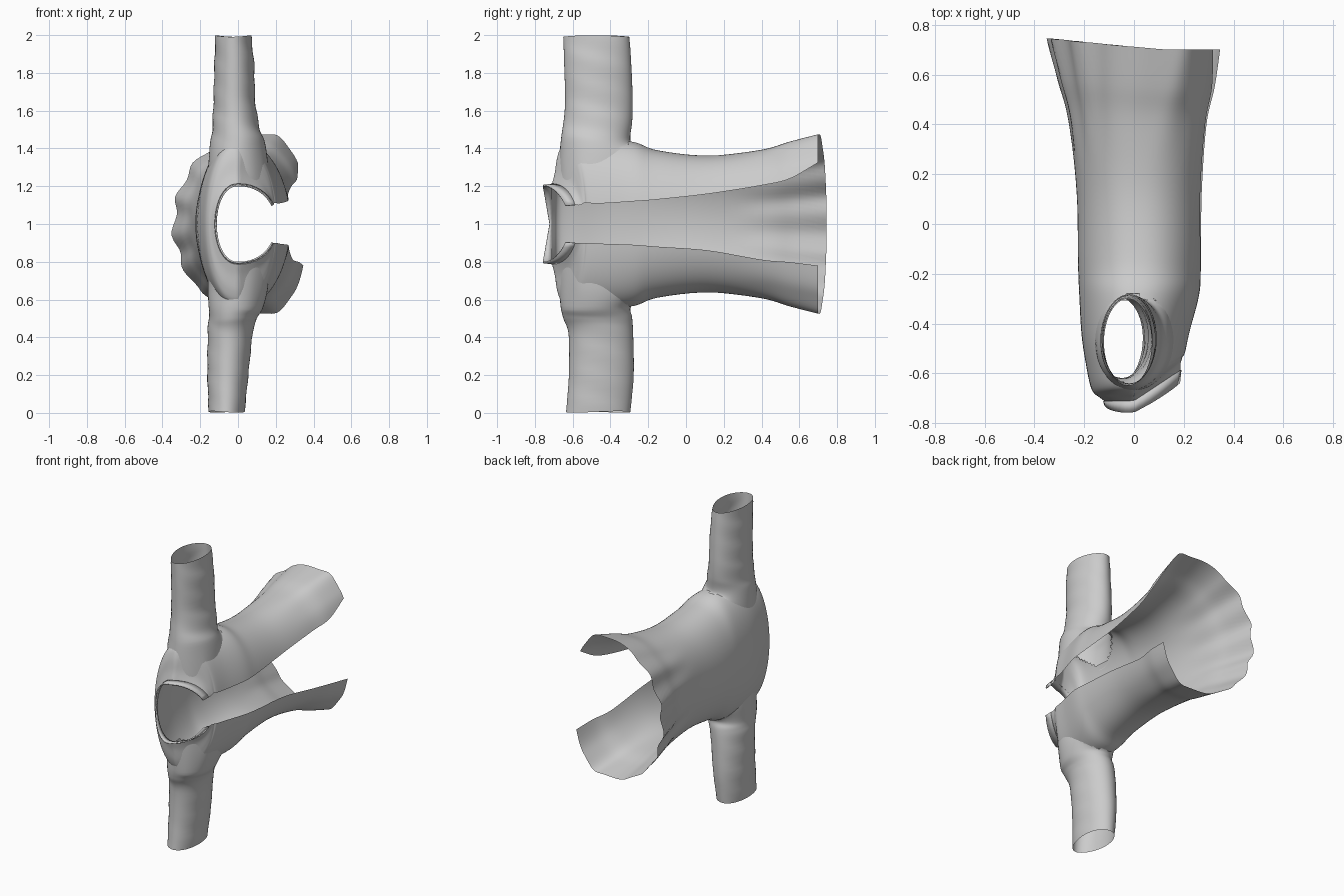
import bpy, bmesh, math
from mathutils import Vector
from mathutils.bvhtree import BVHTree

if "Cube" in bpy.data.objects:
    bpy.data.objects.remove(bpy.data.objects["Cube"])


def smooth_rows(keys, steps):
    """Catmull-Rom interpolation between rows of section values."""
    rows = []
    for i in range(len(keys) - 1):
        a, b = keys[max(i - 1, 0)], keys[i]
        c, d = keys[i + 1], keys[min(i + 2, len(keys) - 1)]
        for s in range(steps):
            t = s / steps
            rows.append([0.5 * (2 * q + (r - p) * t + (2 * p - 5 * q + 4 * r - u) * t * t
                                + (3 * q - p - 3 * r + u) * t ** 3)
                         for p, q, r, u in zip(a, b, c, d)])
    rows.append(list(keys[-1]))
    return rows


def skin(rings, closed=False):
    """Bmesh surface through a list of equal-length point rings."""
    bm = bmesh.new()
    vs = [[bm.verts.new(p) for p in ring] for ring in rings]
    n = len(vs[0])
    for a, b in zip(vs, vs[1:]):
        for j in range(n if closed else n - 1):
            k = (j + 1) % n
            bm.faces.new((a[j], a[k], b[k], b[j]))
    bmesh.ops.recalc_face_normals(bm, faces=bm.faces[:])
    return bm


def finish(name, bm):
    mesh = bpy.data.meshes.new(name)
    bm.to_mesh(mesh)
    bm.free()
    ob = bpy.data.objects.new(name, mesh)
    bpy.context.collection.objects.link(ob)
    bpy.ops.object.select_all(action='DESELECT')
    ob.select_set(True)
    bpy.context.view_layer.objects.active = ob
    bpy.ops.object.shade_smooth_by_angle(angle=math.radians(45))
    return ob


def body_section(row, n=96):
    """Open oval in x-z, running from the upper front edge round the back."""
    y, cx, wb, wf, h, g_top, g_bot, slant = row
    t0 = math.asin(min(g_top / h, 0.95))
    t1 = 2 * math.pi - math.asin(min(g_bot / h, 0.95))
    flare = max(0, (y - 0.25) / 0.5)
    pts = []
    for j in range(n + 1):
        t = t0 + (t1 - t0) * j / n
        c, s = math.cos(t), math.sin(t)
        x = cx + (wf if c > 0 else wb) * math.copysign(abs(c) ** 0.9, c)
        # gathered ripples growing toward the hem
        x += 0.016 * flare * max(0, -c) * math.sin(15 * t)
        z = 1 + h * s + 0.006 * flare * math.sin(11 * t)
        yy = y + slant * max(0, x) + 0.05 * flare * max(0, -c)
        pts.append((x, yy, z))
    return pts


# Open body: y, centre x, back width, front width, half height, gaps, neck slant
body_keys = [
    (-0.71, 0.00, 0.12, 0.21, 0.21, 0.10, 0.10, 0.66),
    (-0.695, 0.00, 0.14, 0.20, 0.27, 0.10, 0.10, 0.73),
    (-0.68, 0.00, 0.16, 0.20, 0.36, 0.11, 0.10, 0.72),
    (-0.65, 0.00, 0.175, 0.20, 0.42, 0.11, 0.10, 0.60),
    (-0.58, 0.00, 0.19, 0.21, 0.44, 0.11, 0.10, 0.32),
    (-0.45, 0.00, 0.21, 0.23, 0.445, 0.11, 0.105, 0.10),
    (-0.28, 0.01, 0.23, 0.26, 0.435, 0.12, 0.11, 0),
    (-0.15, 0.02, 0.245, 0.26, 0.39, 0.13, 0.12, 0),
    (0.12, 0.03, 0.26, 0.26, 0.362, 0.16, 0.14, 0),
    (0.40, 0.06, 0.32, 0.26, 0.395, 0.205, 0.19, 0),
    (0.55, 0.10, 0.40, 0.25, 0.44, 0.24, 0.205, 0),
    (0.70, 0.14, 0.48, 0.23, 0.48, 0.32, 0.225, 0),
]
body = skin([body_section(r) for r in smooth_rows(body_keys, 6)])
surface = BVHTree.FromBMesh(body)

# Armholes: remove the body wall inside each sleeve
holes = []
for f in body.faces:
    c = f.calc_center_median()
    if abs(c.z - 1) > 0.22 and (c.x / 0.145) ** 2 + ((c.y + 0.467) / 0.178) ** 2 < 1:
        holes.append(f)
bmesh.ops.delete(body, geom=holes, context='FACES')
finish("jacket_body", body)


# Sleeves: z, x min, x max, y min, y max; the last span drapes onto the body
def sleeve(name, keys, steps=6):
    rings = []
    side = 1 if keys[0][0] > 1 else -1
    rows = smooth_rows(keys, steps)
    _, x0, x1, y0, y1 = keys[-1]
    for i, (z, a0, a1, b0, b1) in enumerate(rows):
        blend = max(0, i - (len(rows) - 1 - steps)) / steps
        ring = []
        for j in range(48):
            t = 2 * math.pi * j / 48
            c, s = math.cos(t), math.sin(t)
            wob = 0.004 * math.sin(z * 45 + 2 * t)
            end = Vector(((x0 + x1) / 2 + (x1 - x0) / 2 * c,
                          (y0 + y1) / 2 + (y1 - y0) / 2 * s, 1 + side * 2))
            hit = surface.ray_cast(end, Vector((0, 0, -side)))[0]
            drop = 0
            if hit and abs(hit.z - 1) > 0.2 and (hit.z - 1) * side > 0:
                drop = hit.z - keys[-1][0]
            ring.append(((a0 + a1) / 2 + (a1 - a0 + wob) / 2 * c,
                         (b0 + b1) / 2 + (b1 - b0) / 2 * s,
                         z + wob * (1 - blend) + drop * blend ** 1.5))
        rings.append(ring)
    finish(name, skin(rings, closed=True))


sleeve("upper_sleeve", [
    (1.995, -0.120, 0.070, -0.65, -0.30),
    (1.85, -0.125, 0.085, -0.645, -0.29),
    (1.65, -0.13, 0.092, -0.64, -0.282),
    (1.53, -0.135, 0.11, -0.65, -0.286),
    (1.45, -0.143, 0.135, -0.662, -0.295),
    (1.38, -0.158, 0.160, -0.668, -0.275),
])
sleeve("lower_sleeve", [
    (0.005, -0.155, 0.035, -0.635, -0.295),
    (0.20, -0.162, 0.055, -0.62, -0.277),
    (0.42, -0.160, 0.078, -0.622, -0.28),
    (0.50, -0.155, 0.10, -0.65, -0.285),
    (0.55, -0.155, 0.13, -0.662, -0.295),
    (0.62, -0.158, 0.160, -0.668, -0.275),
])

# Neck band with a slight thickness, dipping at the back of the neck
outer = body_section(body_keys[0], 40)
rim = [(x * 0.97, y - 0.012 - 0.035 * min(1, abs(z - 1) / 0.2) - 0.12 * max(0, x),
        1 + (z - 1) * 0.97) for x, y, z in outer]
collar = finish("collar", skin([outer, rim]))
thick = collar.modifiers.new("Thickness", 'SOLIDIFY')
thick.thickness = 0.008
thick.offset = 0
